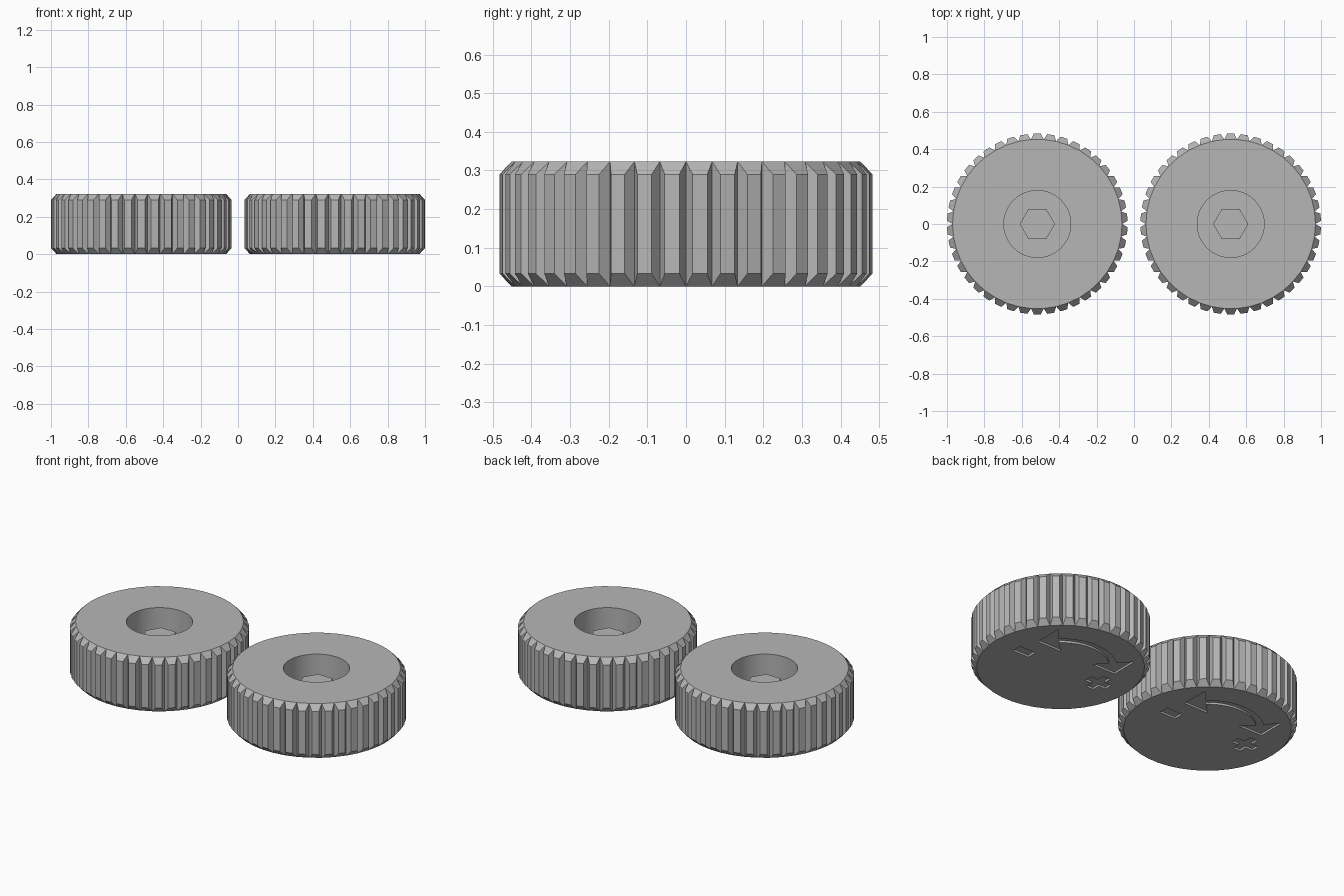
import bpy, bmesh, math
from math import cos, sin, pi, radians

if "Cube" in bpy.data.objects:
    bpy.data.objects.remove(bpy.data.objects["Cube"])

H, CH = 0.323, 0.033            # knob height, chamfer height
R_OUT, R_ROOT, TEETH = 0.483, 0.453, 42
OFFSET = 0.517                  # knob centre distance from the middle

grey = bpy.data.materials.new("grey")
grey.diffuse_color = (0.47, 0.47, 0.47, 1)
grey.use_nodes = True
grey.node_tree.nodes["Principled BSDF"].inputs["Base Color"].default_value = grey.diffuse_color


def make_object(name, bm):
    bmesh.ops.recalc_face_normals(bm, faces=bm.faces[:])
    mesh = bpy.data.meshes.new(name)
    bm.to_mesh(mesh)
    bm.free()
    mesh.materials.append(grey)
    ob = bpy.data.objects.new(name, mesh)
    bpy.context.collection.objects.link(ob)
    return ob


def prism(name, outline, z0, z1):
    bm = bmesh.new()
    low = [bm.verts.new((x, y, z0)) for x, y in outline]
    high = [bm.verts.new((x, y, z1)) for x, y in outline]
    bm.faces.new(low)
    bm.faces.new(high)
    n = len(low)
    for i in range(n):
        j = (i + 1) % n
        bm.faces.new((low[i], low[j], high[j], high[i]))
    return make_object(name, bm)


def arc(r, a0, a1, n):
    return [(r * cos(radians(a0 + (a1 - a0) * i / n)),
             r * sin(radians(a0 + (a1 - a0) * i / n))) for i in range(n + 1)]


def toothed_body(name):
    bm = bmesh.new()
    step = 2 * pi / TEETH
    half = 0.019 / R_OUT

    def ring(r, shift, z):
        return [bm.verts.new((r * cos(i * step + shift), r * sin(i * step + shift), z))
                for i in range(TEETH)]

    # groove bottoms run the full height, tooth crests stop at the chamfers
    g0, g1 = ring(R_ROOT, 0, 0), ring(R_ROOT, 0, H)
    a0, a1 = ring(R_OUT, step / 2 - half, CH), ring(R_OUT, step / 2 - half, H - CH)
    b0, b1 = ring(R_OUT, step / 2 + half, CH), ring(R_OUT, step / 2 + half, H - CH)
    for i in range(TEETH):
        j = (i + 1) % TEETH
        bm.faces.new((g0[i], a0[i], a1[i], g1[i]))      # flanks
        bm.faces.new((b0[i], g0[j], g1[j], b1[i]))
        bm.faces.new((a0[i], b0[i], b1[i], a1[i]))      # crest
        bm.faces.new((g0[i], g0[j], b0[i], a0[i]))      # chamfers
        bm.faces.new((a1[i], b1[i], g1[j], g1[i]))
    bm.faces.new(g0)
    bm.faces.new(g1)
    return make_object(name, bm)


def cut(ob, cutter):
    mod = ob.modifiers.new("cut", 'BOOLEAN')
    mod.operation = 'DIFFERENCE'
    mod.solver = 'EXACT'
    mod.object = cutter
    bpy.context.view_layer.objects.active = ob
    bpy.ops.object.modifier_apply(modifier=mod.name)
    bpy.data.objects.remove(cutter)


body = toothed_body("knob_right")

# round recess in the top
cut(body, prism("recess", arc(0.179, 0, 360, 64)[:-1], 0.13, H + 0.1))

# engraved marks underneath: minus, plus and a double-headed curved arrow
D = 0.012
minus = [(0.257 + x, y) for x, y in ((-.054, -.03), (.054, -.03), (.054, .03), (-.054, .03))]
L, W = 0.072, 0.025
quarter = [(L, -W), (L, W), (W, W)]
plus = []
for k in range(4):
    c, s = round(cos(k * pi / 2)), round(sin(k * pi / 2))
    plus += [(-0.265 + c * x - s * y, s * x + c * y) for x, y in quarter]
head = [(0.11, 0.13), (0.27, 0.13), (0.27, 0.30)]
arrow = (arc(0.305, 48, 132, 20) + [(-x, y) for x, y in reversed(head)]
         + arc(0.265, 132, 48, 20) + head)
for label, outline in (("minus", minus), ("plus", plus), ("arrow", arrow)):
    cut(body, prism(label, outline, -0.1, D))

# hexagonal bolt head standing in the recess
bolt = prism("bolt_head_right", arc(0.094, 0, 360, 6)[:-1], 0.129, 0.244)

bpy.ops.object.select_all(action='DESELECT')
body.select_set(True)
bpy.context.view_layer.objects.active = body
bpy.ops.object.shade_smooth_by_angle(angle=radians(15))

# second knob beside the first
for ob in (body, bolt):
    twin = ob.copy()
    twin.name = ob.name.replace("right", "left")
    bpy.context.collection.objects.link(twin)
    ob.location.x, twin.location.x = OFFSET, -OFFSET
